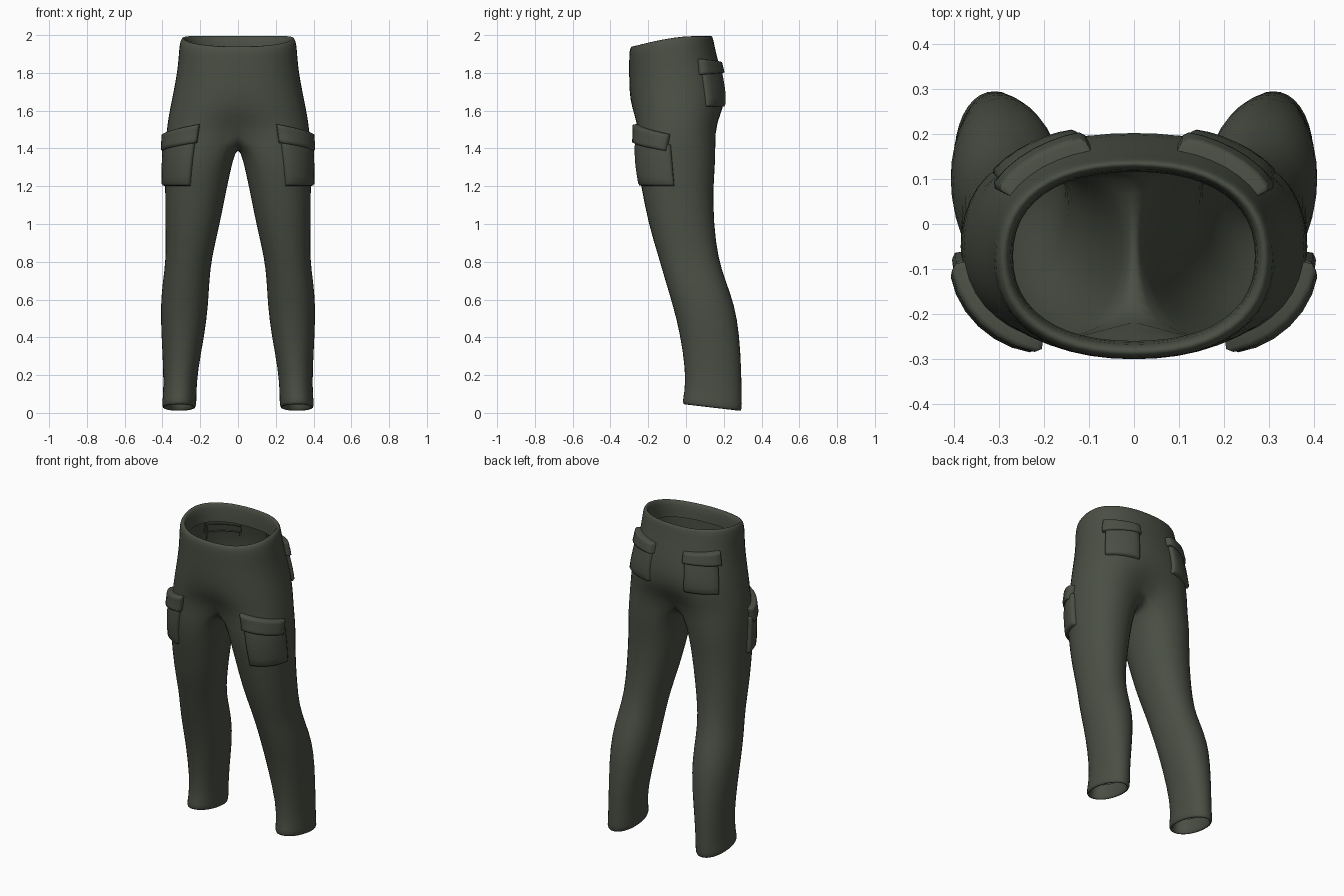
import bpy, bmesh, math
from mathutils import Vector
from mathutils.bvhtree import BVHTree

if "Cube" in bpy.data.objects:
    bpy.data.objects.remove(bpy.data.objects["Cube"])

cloth = bpy.data.materials.new("dark olive cloth")
cloth.diffuse_color = (0.068, 0.077, 0.057, 1)
cloth.use_nodes = True
cloth.node_tree.nodes["Principled BSDF"].inputs["Base Color"].default_value = cloth.diffuse_color


def sgnpow(v, p):
    return math.copysign(abs(v) ** p, v)


def oval(x0, x1, y0, y1, deg, n):
    """Point on a superellipse: 0 deg is outward (+x), -90 deg is the front."""
    c, s = math.cos(math.radians(deg)), math.sin(math.radians(deg))
    return ((x0 + x1) / 2 + (x1 - x0) / 2 * sgnpow(c, 2 / n),
            (y0 + y1) / 2 + (y1 - y0) / 2 * sgnpow(s, 2 / n))


def finish(name, bm):
    bmesh.ops.recalc_face_normals(bm, faces=bm.faces)
    me = bpy.data.meshes.new(name)
    bm.to_mesh(me)
    bm.free()
    for p in me.polygons:
        p.use_smooth = True
    me.materials.append(cloth)
    ob = bpy.data.objects.new(name, me)
    bpy.context.collection.objects.link(ob)
    return ob


# Hips and waist: z, half width, front y, back y, front dip, centre hollow
hips = [
    (1.88, .272, -.262, .118, .04, 0),
    (1.975, .275, -.268, .122, .055, 0),
    (2.002, .292, -.285, .135, .055, 0),
    (1.985, .308, -.300, .146, .055, 0),
    (1.93, .315, -.303, .155, .04, 0),
    (1.84, .320, -.303, .178, .02, 0),
    (1.74, .336, -.303, .203, 0, 0),
    (1.65, .355, -.302, .213, 0, .02),
    (1.57, .370, -.298, .207, 0, .12),
    (1.49, .383, -.290, .192, 0, .36),
]
# Leg: z, inner x, outer x, front y, back y
leg = [
    (1.35, .022, .390, -.270, .162),
    (1.20, .055, .388, -.240, .146),
    (1.00, .094, .388, -.202, .150),
    (.82, .138, .382, -.146, .172),
    (.70, .150, .400, -.112, .212),
    (.57, .156, .412, -.072, .260),
    (.42, .174, .408, -.034, .285),
    (.22, .213, .396, -.004, .296),
    (.09, .220, .397, -.010, .297),
    (.035, .218, .406, -.024, .300),
    (.022, .232, .392, -.008, .285),
    (.045, .240, .384, .004, .275),
    (.12, .238, .382, .008, .275),
]

bm = bmesh.new()
strips = []
for z, w, yf, yb, dip, hollow in hips:
    row = []
    for i in range(13):
        x, y = oval(-w, w, yf, yb, -90 + 15 * i, 2.3)
        if i in (0, 12):
            x = 0
        mid = (yf + yb) / 2
        y = mid + (y - mid) * (1 - hollow * math.exp(-(x / .13) ** 2))
        drop = dip * min(1, max(0, (.02 - y) / .3)) ** 1.5
        row.append(bm.verts.new((x, y, z - drop)))
    strips.append(row)
for a, b in zip(strips, strips[1:]):
    for i in range(12):
        bm.faces.new((a[i], a[i + 1], b[i + 1], b[i]))

# Crotch seam runs from the back centre to the front centre
front, back = strips[-1][0].co, strips[-1][12].co
seam = []
for j in range(1, 6):
    t = j / 6
    seam.append(bm.verts.new((0, back.y + (front.y - back.y) * t,
                              1.49 - .085 * math.sin(math.pi * t))))
ring = strips[-1] + seam
for z, xi, xo, yf, yb in leg:
    new = []
    for i in range(18):
        x, y = oval(xi, xo, yf, yb, -120 + 20 * i, 2.15)
        slant = -.035 * (y - .14) / .3 if z < .2 else 0
        new.append(bm.verts.new((x, y, z + slant)))
    for i in range(18):
        k = (i + 1) % 18
        bm.faces.new((ring[i], ring[k], new[k], new[i]))
    ring = new

trousers = finish("trousers", bm)
mir = trousers.modifiers.new("mirror", 'MIRROR')
mir.use_clip = True
mir.merge_threshold = .002
sub = trousers.modifiers.new("smooth", 'SUBSURF')
sub.levels = sub.render_levels = 1
bpy.context.view_layer.update()
tree = BVHTree.FromObject(trousers, bpy.context.evaluated_depsgraph_get())

EDGE = [0, .015, .06, .2, .35, .5, .65, .8, .94, .985, 1]
RISE = [-.4, .65, .95, 1, 1, 1, 1, 1, .95, .65, -.4]


def patch(name, axis, corners, thick, side):
    """Padded cloth panel wrapped on the trousers.
    corners: (angle, z) for top start, top end, bottom end, bottom start."""
    tl, tr, br, bl = [Vector(c) for c in corners]
    bm = bmesh.new()
    rows = []
    for v, rv in zip(EDGE, RISE):
        row = []
        for u, ru in zip(EDGE, RISE):
            ang, z = tl.lerp(tr, u).lerp(bl.lerp(br, u), v)
            a = math.radians(ang)
            out = Vector((math.cos(a), math.sin(a), 0))
            base = Vector((axis[0], axis[1], z))
            hit = tree.ray_cast(base + out * .8, -out)[0] or base + out * .2
            p = hit + out * thick * min(ru, rv)
            row.append(bm.verts.new((p.x * side, p.y, p.z)))
        rows.append(row)
    for a, b in zip(rows, rows[1:]):
        for i in range(len(EDGE) - 1):
            bm.faces.new((a[i], a[i + 1], b[i + 1], b[i]))
    finish(name, bm)


for side, tag in ((1, "right"), (-1, "left")):
    # Cargo pockets on the front outer thigh
    thigh = (.2, -.06)
    patch("thigh_pocket_" + tag, thigh,
          [(-84, 1.47), (-6, 1.42), (0, 1.20), (-74, 1.20)], .022, side)
    patch("thigh_flap_" + tag, thigh,
          [(-90, 1.53), (-7, 1.475), (-12, 1.385), (-86, 1.43)], .034, side)
    # Seat pockets
    seat = (0, -.05)
    patch("seat_pocket_" + tag, seat,
          [(25, 1.84), (64, 1.84), (64, 1.62), (27, 1.62)], .022, side)
    patch("seat_flap_" + tag, seat,
          [(22, 1.875), (66, 1.86), (67, 1.80), (22, 1.79)], .034, side)
